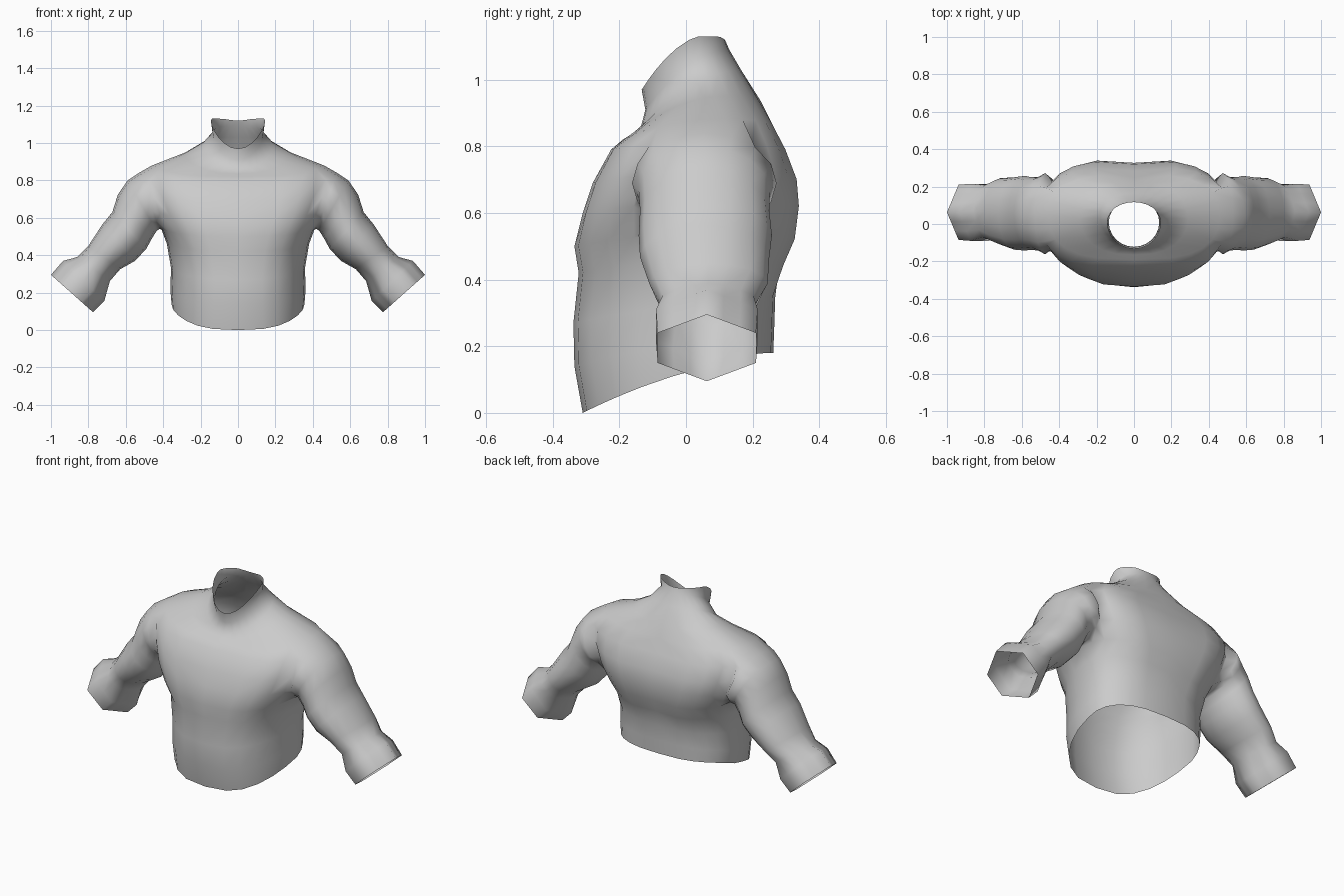
import bpy, bmesh, math

if "Cube" in bpy.data.objects:
    bpy.data.objects.remove(bpy.data.objects["Cube"])

grey = bpy.data.materials.new("light_grey")
grey.diffuse_color = (0.6, 0.6, 0.6, 1)
grey.use_nodes = True
grey.node_tree.nodes["Principled BSDF"].inputs["Base Color"].default_value = grey.diffuse_color

# Torso rows: half width, front y, back y, front z, side z, back z, x power, y power
TORSO = [
    (.355, -.31, .262, 0, .135, .18, .72, 1),
    (.362, -.335, .265, .14, .22, .26, .75, 1),
    (.358, -.338, .268, .27, .33, .35, .75, 1),
    (.38, -.322, .30, .42, .46, .44, .72, 1),
    (.41, -.335, .335, .50, .54, .52, .68, .9),
    (.455, -.31, .347, .60, .63, .62, .62, .8),
    (.49, -.28, .34, .69, .72, .70, .6, .8),
    (.51, -.225, .305, .79, .81, .79, .6, .8),
    (.46, -.19, .265, .82, .88, .865, .65, .85),
    (.29, -.165, .225, .835, .94, .935, .78, 1),
    (.19, -.135, .165, .86, .985, 1.03, .9, 1),
    (.135, -.122, .13, .91, 1.045, 1.09, 1, 1),
    (.145, -.133, .117, .97, 1.12, 1.12, 1, 1),
]
# Sleeve rings: top x, top z, bottom x, bottom z, front y, back y, hexagon blend
SLEEVE = [
    (.53, .84, .42, .54, -.162, .272, 0),
    (.59, .80, .435, .53, -.142, .25, 0),
    (.642, .725, .46, .49, -.138, .25, 0),
    (.672, .63, .49, .435, -.142, .258, 0),
    (.725, .565, .55, .37, -.138, .25, 0),
    (.80, .45, .63, .325, -.11, .245, 0),
    (.86, .39, .685, .262, -.075, .208, .5),
    (.935, .37, .715, .155, -.09, .215, 1),
    (1.0, .295, .775, .095, -.085, .21, 1),
]
SEG = 12                     # segments from front centre to back centre
C0, C1, R0, R1 = 4, 8, 4, 8  # armhole columns and rows

bm = bmesh.new()

# Half torso, open at hem and collar
grid = []
for i, (w, yf, yb, zf, zs, zb, px, py) in enumerate(TORSO):
    ym = .05 if i < 9 else (.03 if i < 11 else .01)
    row = []
    for j in range(SEG + 1):
        a = math.pi * (j / SEG - .5)
        s = math.sin(a)
        x = 0 if j in (0, SEG) else w * math.cos(a) ** px
        y = ym + math.copysign(abs(s) ** py, s) * ((yb - ym) if s > 0 else (ym - yf))
        if j == SEG and 3 <= i <= 8:
            y -= .02         # spine groove
        z = zs + s * (zb - zf) / 2 + s * s * ((zb + zf) / 2 - zs)
        row.append(bm.verts.new((x, y, min(z, 1.13))))
    grid.append(row)
for i in range(len(TORSO) - 1):
    for j in range(SEG):
        if not (R0 <= i < R1 and C0 <= j < C1):
            bm.faces.new((grid[i][j], grid[i][j + 1], grid[i + 1][j + 1], grid[i + 1][j]))

# Armhole edge: starts at the top, runs to the front, bottom, back
loop = [(R1, 6), (R1, 5)] + [(r, C0) for r in range(R1, R0, -1)]
loop += [(R0, c) for c in range(C0, C1)] + [(r, C1) for r in range(R0, R1)] + [(R1, C1), (R1, 7)]
prev = [grid[r][c] for r, c in loop]
N = len(prev)

# Sleeve grown from the armhole, ending in an open six-sided cuff
for tx, tz, bx, bz, yf, yb, hexa in SLEEVE:
    ring = []
    for k in range(N):
        t = 2 * math.pi * k / N
        u, v = math.cos(t), math.sin(t)
        m = min(k % 8, 8 - k % 8)
        hu = 0 if m == 4 else math.copysign(1 - .55 * m / 3, u)
        hv = math.copysign(min(1, m / 3), v)
        u += (hu - u) * hexa
        v += (hv - v) * hexa
        ring.append(bm.verts.new(((tx + bx) / 2 + u * (tx - bx) / 2,
                                  (yf + yb) / 2 - v * (yb - yf) / 2,
                                  (tz + bz) / 2 + u * (tz - bz) / 2)))
    for k in range(N):
        n = (k + 1) % N
        bm.faces.new((prev[k], prev[n], ring[n], ring[k]))
    prev = ring

# Remove the unused points inside the armhole
bmesh.ops.delete(bm, geom=[v for v in bm.verts if not v.link_faces], context='VERTS')

mesh = bpy.data.meshes.new("shirt")
bm.to_mesh(mesh)
bm.free()
mesh.materials.append(grey)
shirt = bpy.data.objects.new("shirt", mesh)
bpy.context.collection.objects.link(shirt)
mirror = shirt.modifiers.new("mirror", 'MIRROR')
mirror.use_clip = True
bpy.context.view_layer.objects.active = shirt
shirt.select_set(True)
bpy.ops.object.shade_smooth()
